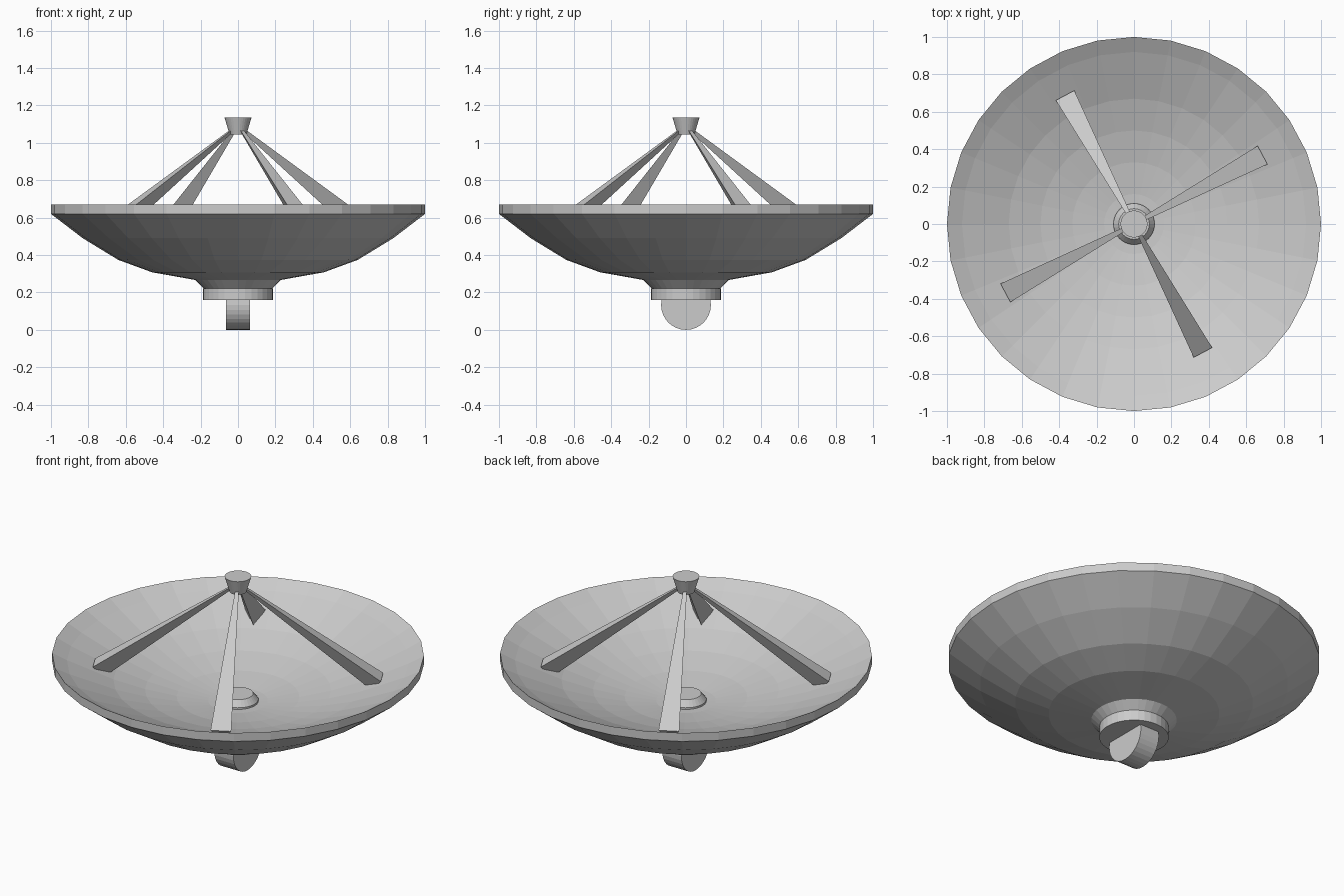
import bpy, bmesh, math
from mathutils import Vector

if "Cube" in bpy.data.objects:
    bpy.data.objects.remove(bpy.data.objects["Cube"])

grey = bpy.data.materials.new("light_grey_metal")
grey.diffuse_color = (0.6, 0.6, 0.6, 1)
grey.use_nodes = True
grey.node_tree.nodes["Principled BSDF"].inputs["Base Color"].default_value = grey.diffuse_color


def finish(name, bm):
    bmesh.ops.recalc_face_normals(bm, faces=bm.faces)
    mesh = bpy.data.meshes.new(name)
    bm.to_mesh(mesh)
    bm.free()
    mesh.materials.append(grey)
    ob = bpy.data.objects.new(name, mesh)
    bpy.context.collection.objects.link(ob)
    return ob


def lathe(name, profile, sides=32):
    """Revolve a radius/height profile whose ends lie on the z axis."""
    bm = bmesh.new()
    verts = [bm.verts.new((r, 0, z)) for r, z in profile]
    edges = [bm.edges.new(pair) for pair in zip(verts, verts[1:])]
    bmesh.ops.spin(bm, geom=verts + edges, cent=(0, 0, 0), axis=(0, 0, 1),
                   angle=math.tau, steps=sides, use_merge=True)
    bmesh.ops.remove_doubles(bm, verts=bm.verts, dist=1e-4)
    return finish(name, bm)


# Reflector bowl: faceted outer shell, upright rim and shallower inside
outer = [(0, 0.262), (0.23, 0.267), (0.46, 0.308), (0.64, 0.374), (0.83, 0.49), (1, 0.62)]
inner = [(r, 0.39 + 0.28 * r * r) for r in (1, 0.92, 0.67, 0.5, 0.33, 0.16, 0)]
lathe("reflector_dish", outer + inner)

# Raised boss in the middle of the bowl
lathe("centre_boss", [(0, 0.37), (0.11, 0.37), (0.11, 0.405), (0.082, 0.44), (0, 0.44)])

# Feed horn held above the bowl
lathe("feed_horn", [(0, 1.045), (0.045, 1.045), (0.072, 1.135), (0, 1.135)])

# Tapered collar and turntable under the bowl
lathe("base_collar", [(0, 0.275), (0.23, 0.275), (0.23, 0.267), (0.183, 0.222), (0, 0.222)])
lathe("base_turntable", [(0, 0.222), (0.187, 0.222), (0.187, 0.16), (0, 0.16)])

# Round pivot lug across the x axis
bm = bmesh.new()
rings = []
for x in (-0.063, 0.063):
    rings.append([bm.verts.new((x, 0.133 * math.sin(a), 0.133 - 0.133 * math.cos(a)))
                  for a in (math.tau * i / 32 for i in range(32))])
    bm.faces.new(rings[-1])
for i in range(32):
    j = (i + 1) % 32
    bm.faces.new((rings[0][i], rings[0][j], rings[1][j], rings[1][i]))
bm.normal_update()
finish("pivot_lug", bm)

# Four tapered three-sided struts, flat side upward
for k in range(4):
    a = math.radians(28.2 + 90 * k)
    out = Vector((math.cos(a), math.sin(a), 0))
    side = Vector((-out.y, out.x, 0))
    up = Vector((0, 0, 1))
    bm = bmesh.new()
    ends = []
    for r, z, w in ((0.03, 1.078, 0.018), (0.78, 0.578, 0.112)):
        mid = out * r + up * z
        low = mid - (out * 0.555 + up * 0.832) * w * 0.87
        ends.append([bm.verts.new(p) for p in
                     (mid + side * w / 2, mid - side * w / 2, low)])
        bm.faces.new(ends[-1])
    for i in range(3):
        j = (i + 1) % 3
        bm.faces.new((ends[0][i], ends[0][j], ends[1][j], ends[1][i]))
    finish("feed_strut_%d" % (k + 1), bm)
